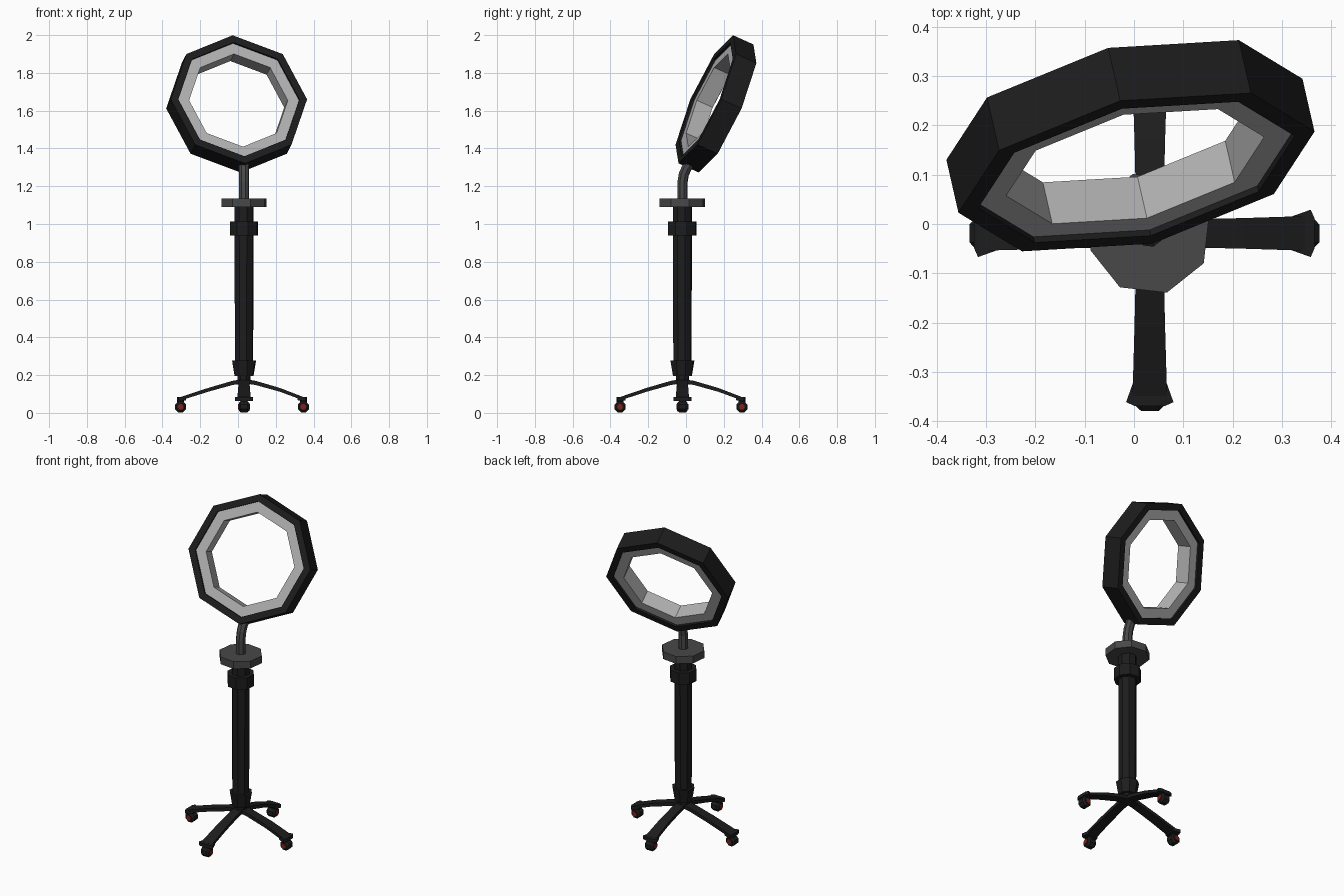
import bpy, bmesh
from math import sin, cos, pi, radians
from mathutils import Vector, Matrix

cube = bpy.data.objects.get("Cube")
if cube:
    bpy.data.objects.remove(cube, do_unlink=True)


def material(name, r, g, b):
    m = bpy.data.materials.new(name)
    m.use_nodes = True
    m.diffuse_color = (r, g, b, 1)
    m.node_tree.nodes["Principled BSDF"].inputs["Base Color"].default_value = (r, g, b, 1)
    return m


BLACK = material("black plastic", .012, .012, .012)
GREY = material("dark grey metal", .065, .065, .065)
LIGHT = material("light diffuser", .45, .45, .45)
RED = material("red hub", .22, .015, .01)

CX, CY = .032, -.019
PHASE = radians(16)


def finish(bm, name, mat, matrix=Matrix()):
    bmesh.ops.recalc_face_normals(bm, faces=bm.faces)
    me = bpy.data.meshes.new(name)
    bm.to_mesh(me)
    bm.free()
    ob = bpy.data.objects.new(name, me)
    me.materials.append(mat)
    ob.matrix_world = matrix
    bpy.context.collection.objects.link(ob)
    return ob


def loft(name, rings, mat, matrix=Matrix(), closed=False):
    """Skin a list of equal vertex rings, capped or joined end to start."""
    bm = bmesh.new()
    loops = [[bm.verts.new(p) for p in ring] for ring in rings]
    n = len(loops[0])
    pairs = list(zip(loops, loops[1:] + loops[:1])) if closed else list(zip(loops, loops[1:]))
    for a, b in pairs:
        for i in range(n):
            j = (i + 1) % n
            bm.faces.new((a[i], a[j], b[j], b[i]))
    if not closed:
        bm.faces.new(loops[0])
        bm.faces.new(loops[-1])
    return finish(bm, name, mat, matrix)


def circle(r, z, sides=8, phase=0.0):
    return [Vector((r * cos(phase + 2 * pi * i / sides), r * sin(phase + 2 * pi * i / sides), z))
            for i in range(sides)]


def lathe(name, profile, mat, matrix=Matrix(), closed=False, sides=8, phase=0.0):
    return loft(name, [circle(r, z, sides, phase) for r, z in profile], mat, matrix, closed)


def box_ring(x, z, half_width, half_height):
    return [Vector((x, y * half_width, z + h * half_height))
            for y, h in ((-1, -1), (1, -1), (1, 1), (-1, 1))]


# Upright column parts
stand = Matrix.Translation((CX, CY, 0))
for name, profile, mat in (
    ("post", [(.050, .24), (.053, 1.095)], BLACK),
    ("post_collar", [(.078, .94), (.078, 1.012)], BLACK),
    ("base_sleeve", [(.052, .195), (.066, .277)], BLACK),
    ("base_hub", [(.036, .15), (.036, .2)], BLACK),
    ("tray_disc", [(.125, 1.09), (.125, 1.135)], GREY),
):
    lathe(name, profile, mat, stand, phase=PHASE)

# Bent neck, swept along a path in the vertical plane
path = [Vector((0, 0, 1.12)), Vector((0, 0, 1.22)), Vector((0, .008, 1.265)),
        Vector((0, .024, 1.3)), Vector((0, .05, 1.335))]
neck = []
for i, p in enumerate(path):
    t = (path[min(i + 1, len(path) - 1)] - path[max(i - 1, 0)]).normalized()
    turn = Vector((0, 0, 1)).rotation_difference(t)
    neck.append([p + turn @ v for v in circle(.028, 0, 8, PHASE)])
loft("neck", neck, GREY, stand)

# Tilted ring lamp: local z is the lamp's facing direction
u = Vector((.975, .222, 0)).normalized()
v = Vector((-.089, .391, .916)).normalized()
n = u.cross(v)
tilt = Matrix((u, v, n)).transposed().to_4x4()
lamp = Matrix.Translation((.005, .105, 1.66)) @ tilt
R, DEPTH, LIP = .37, .12, .013
lathe("lamp_housing", [(R, 0), (R, -DEPTH), (.329, -DEPTH), (.329, 0)], BLACK, lamp, closed=True)
lathe("lamp_diffuser", [(.333, -LIP), (.333, LIP - DEPTH), (.268, LIP - DEPTH), (.268, -LIP)],
      LIGHT, lamp, closed=True)

# Four legs, each with a bracket and a caster
for side, angle, reach in (("left", 0, .314), ("back", 90, .315),
                           ("right", 180, .336), ("front", 270, .33)):
    m = stand @ Matrix.Rotation(radians(angle), 4, 'Z')
    loft(side + "_leg", [box_ring(0, .168, .027, .011), box_ring(.06, .159, .028, .011),
                         box_ring(.19, .122, .031, .010), box_ring(reach, .075, .035, .009)],
         BLACK, m)
    loft(side + "_bracket", [box_ring(reach - .03, .076, .033, .009),
                             box_ring(reach + .012, .073, .048, .010),
                             box_ring(reach + .020, .073, .030, .010)], BLACK, m)
    axle = m @ Matrix.Translation((reach, 0, .032)) @ Matrix.Rotation(pi / 2, 4, 'X')
    lathe(side + "_stem", [(.018, .03), (.018, .07)], BLACK, m @ Matrix.Translation((reach, 0, 0)))
    lathe(side + "_wheel", [(.022, -.028), (.032, -.018), (.032, .018), (.022, .028)],
          BLACK, axle, phase=pi / 8)
    lathe(side + "_wheel_hub", [(.015, -.031), (.015, .031)], RED, axle, phase=pi / 8)
